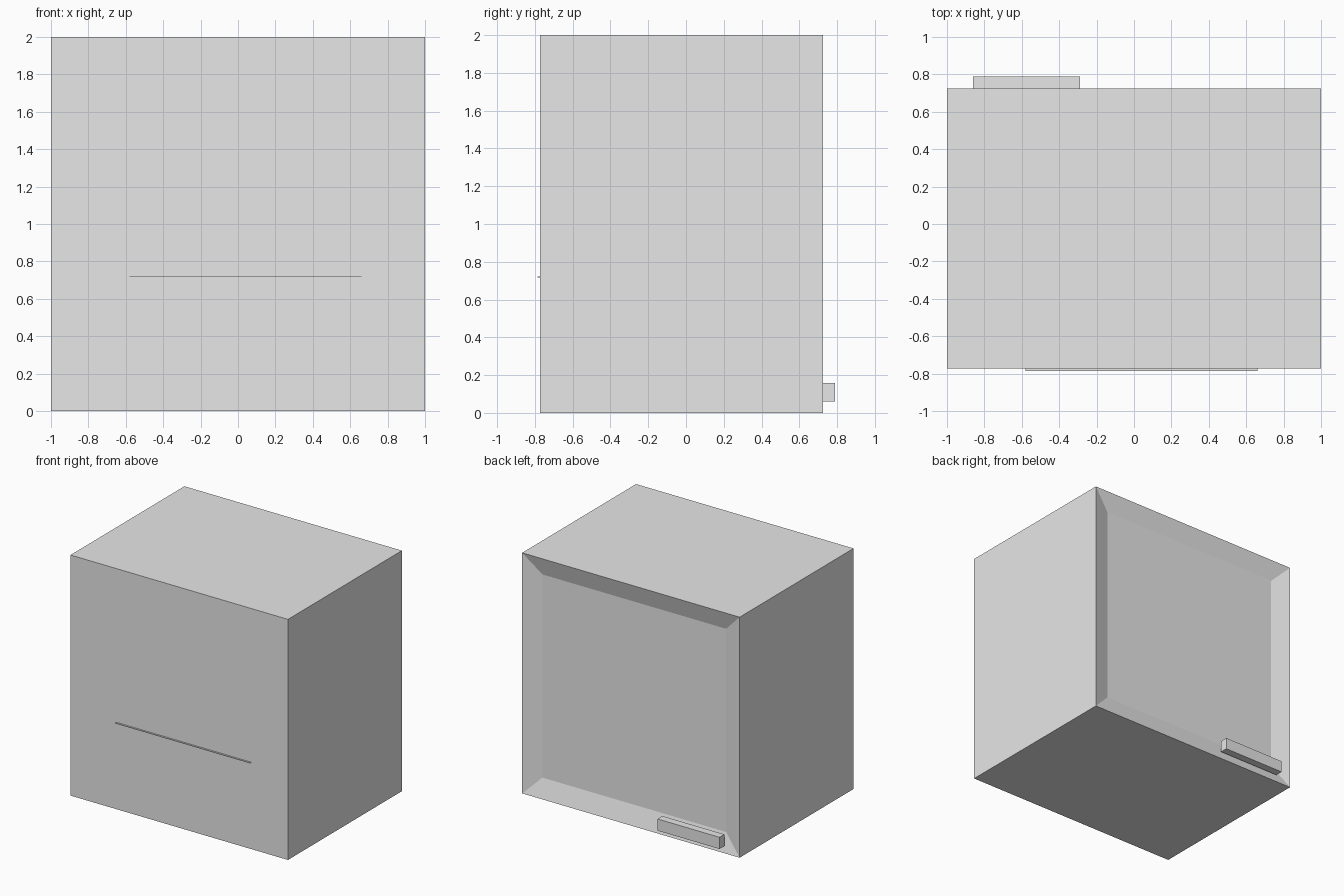
import bpy
import bmesh
from mathutils import Vector

cube = bpy.data.objects.get("Cube")
if cube:
    bpy.data.objects.remove(cube, do_unlink=True)

# Single grey material
grey = bpy.data.materials.new("light_grey")
grey.use_nodes = True
colour = (0.8, 0.8, 0.8, 1)
grey.diffuse_color = colour
grey.node_tree.nodes["Principled BSDF"].inputs["Base Color"].default_value = colour

FRONT, BACK = -0.772, 0.724


def box(name, low, high):
    """Flat-shaded box spanning two opposite corners."""
    low, high = Vector(low), Vector(high)
    bm = bmesh.new()
    bmesh.ops.create_cube(bm, size=1)
    bmesh.ops.scale(bm, vec=high - low, verts=bm.verts)
    bmesh.ops.translate(bm, vec=(low + high) / 2, verts=bm.verts)
    mesh = bpy.data.meshes.new(name)
    bm.to_mesh(mesh)
    bm.free()
    mesh.materials.append(grey)
    obj = bpy.data.objects.new(name, mesh)
    bpy.context.collection.objects.link(obj)
    return obj


# Cabinet body with a shallow recessed panel in the back
body = box("cabinet_body", (-1, FRONT, 0), (1, BACK, 2))
bm = bmesh.new()
bm.from_mesh(body.data)
bm.faces.ensure_lookup_table()
back = max(bm.faces, key=lambda f: f.calc_center_median().y)
bmesh.ops.inset_region(bm, faces=[back], thickness=0.22)
bmesh.ops.translate(bm, vec=(0, -0.045, 0), verts=back.verts)
bm.to_mesh(body.data)
bm.free()

# Bar handle under the recessed panel
box("back_handle", (-0.86, BACK, 0.06), (-0.29, 0.788, 0.157))

# Thin ledge across the front
box("front_ledge", (-0.58, -0.787, 0.718), (0.66, FRONT, 0.722))
